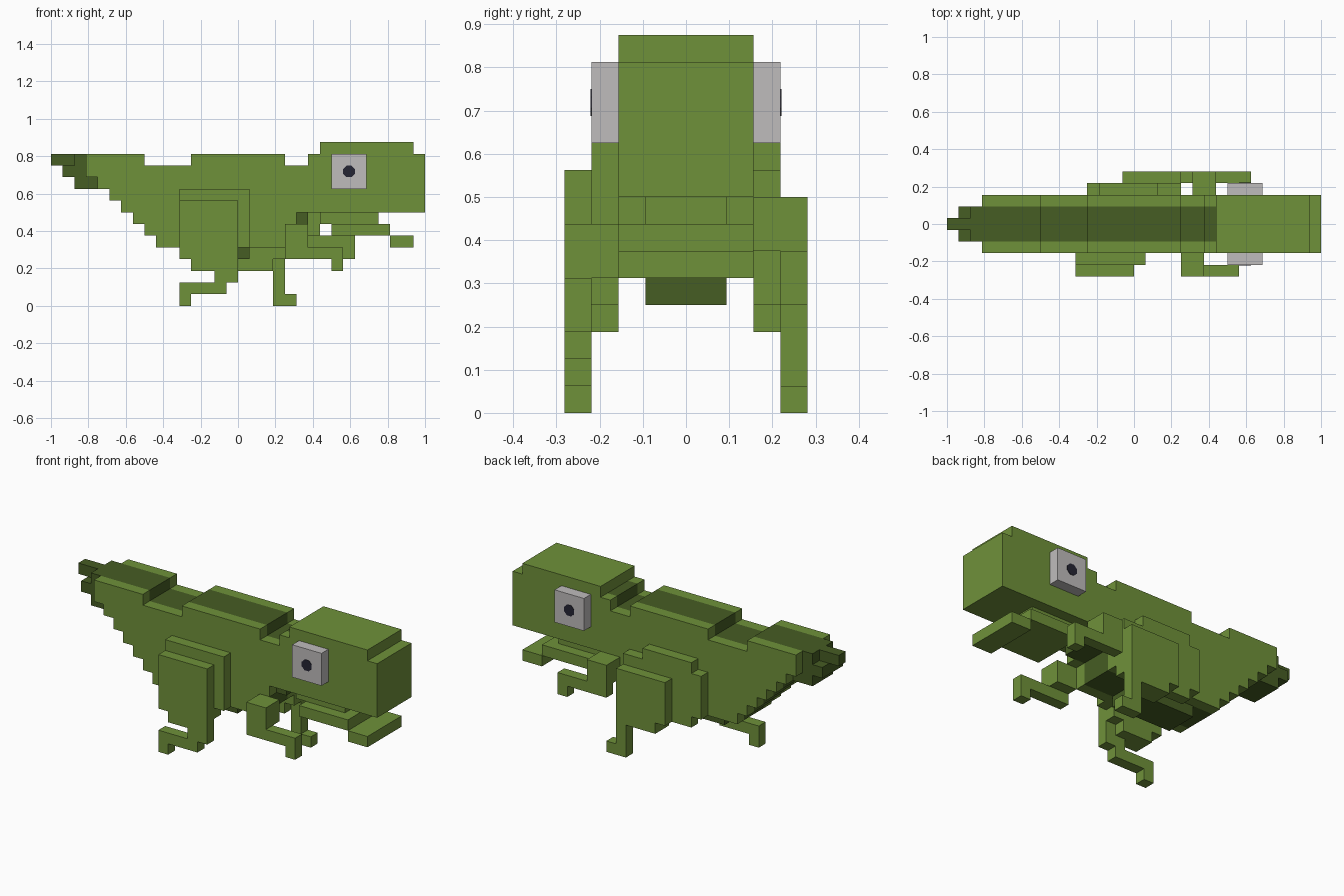
import bpy, bmesh, math

cube = bpy.data.objects.get("Cube")
if cube:
    bpy.data.objects.remove(cube, do_unlink=True)

U = 1 / 16  # size of one block


def material(name, rgb):
    m = bpy.data.materials.new(name)
    m.use_nodes = True
    m.diffuse_color = (*rgb, 1)
    bsdf = m.node_tree.nodes["Principled BSDF"]
    bsdf.inputs["Base Color"].default_value = (*rgb, 1)
    bsdf.inputs["Roughness"].default_value = 0.9
    return m


GREEN = material("leaf green", (0.159, 0.283, 0.042))
DARK = material("dark green", (0.061, 0.109, 0.017))
GREY = material("eye grey", (0.52, 0.503, 0.503))
BLACK = material("pupil black", (0.018, 0.018, 0.034))


def slab(name, outline, y0, y1, mat):
    """Extrude an (x, z) outline, in blocks, from y0 to y1."""
    bm = bmesh.new()
    face = bm.faces.new([bm.verts.new((x * U, y0 * U, z * U)) for x, z in outline])
    new = bmesh.ops.extrude_face_region(bm, geom=[face])["geom"]
    moved = [g for g in new if isinstance(g, bmesh.types.BMVert)]
    bmesh.ops.translate(bm, verts=moved, vec=(0, (y1 - y0) * U, 0))
    bmesh.ops.recalc_face_normals(bm, faces=bm.faces)
    mesh = bpy.data.meshes.new(name)
    bm.to_mesh(mesh)
    bm.free()
    mesh.materials.append(mat)
    ob = bpy.data.objects.new(name, mesh)
    bpy.context.collection.objects.link(ob)
    return ob


def box(name, x0, x1, z0, z1, y0, y1, mat):
    return slab(name, [(x0, z0), (x1, z0), (x1, z1), (x0, z1)], y0, y1, mat)


# Body: dark core between two light flanks, sharing the back and the stepped belly
back = [(7, 13), (6, 13), (6, 12), (4, 12), (4, 13), (-4, 13),
        (-4, 12), (-8, 12), (-8, 13)]
steps = [(-12 + i, z - i) for i in range(6) for z in (11, 10)]

flank = back + [(-13, 13), (-13, 11)] + steps + [(4, 5), (4, 7), (5, 7), (5, 8), (7, 8)]
slab("right_flank", flank, -2.5, -1.5, GREEN)
slab("left_flank", flank, 1.5, 2.5, GREEN)

core = back + [(-14, 13), (-14, 12), (-15, 12), (-15, 11), (-14, 11), (-14, 10)]
core += steps[2:] + [(-5, 5), (-5, 4), (1, 4), (1, 5), (4, 5), (4, 7),
                     (6, 7), (6, 8), (7, 8)]
slab("body_core", core, -1.5, 1.5, DARK)
box("tail_tip", -16, -14, 12, 13, -0.5, 0.5, DARK)

# Head and jaw
slab("head", [(7, 8), (16, 8), (16, 13), (15, 13), (15, 14), (7, 14)], -2.5, 2.5, GREEN)
box("jaw_hinge", 7, 12, 7, 8, -1.5, 1.5, GREEN)
box("jaw", 8, 13, 6, 7, -2.5, 2.5, GREEN)
box("jaw_tip", 13, 15, 5, 6, -2.5, 2.5, GREEN)

# Eyes with thin pupil plates
r = 0.5 / math.cos(math.pi / 8)
octagon = [(9.5 + r * math.cos(a), 11.5 + r * math.sin(a))
           for a in (math.pi / 8 + i * math.pi / 4 for i in range(8))]
for side, s in (("right", -1), ("left", 1)):
    box(side + "_eye", 8, 11, 10, 13, s * 2.5, s * 3.5, GREY)
    slab(side + "_pupil", octagon, s * 3.5, s * 3.54, BLACK)

# Right leg, swung back
slab("right_hip", [(-5, 4), (-4, 4), (-4, 3), (-1, 3), (-1, 4), (0, 4), (0, 5),
                   (1, 5), (1, 10), (-5, 10)], -3.5, -2.5, GREEN)
slab("right_leg", [(-5, 0), (-4, 0), (-4, 1), (-1, 1), (-1, 2), (0, 2), (0, 9),
                   (-5, 9), (-5, 4), (-4, 4), (-4, 3), (-2, 3), (-2, 2), (-5, 2)],
     -4.5, -3.5, GREEN)

# Left leg, planted forward
slab("left_hip", [(-4, 5), (-3, 5), (-3, 4), (0, 4), (0, 3), (3, 3), (3, 4), (4, 4),
                  (4, 9), (2, 9), (2, 10), (-3, 10), (-3, 9), (-4, 9)],
     2.5, 3.5, GREEN)
slab("left_leg", [(3, 0), (5, 0), (5, 1), (4, 1), (4, 8), (-1, 8), (-1, 4),
                  (0, 4), (0, 3), (3, 3)], 3.5, 4.5, GREEN)

# Arms: shoulder block, then forearm with a drooping hand
for side, s, x, z in (("right", -1, 4, 4), ("left", 1, 5, 5)):
    box(side + "_shoulder", x, x + 2, z + 1, z + 3, s * 2.5, s * 3.5, GREEN)
    slab(side + "_arm", [(x, z), (x + 4, z), (x + 4, z - 1), (x + 5, z - 1), (x + 5, z + 1),
                         (x + 2, z + 1), (x + 2, z + 3), (x, z + 3)],
         s * 3.5, s * 4.5, GREEN)
